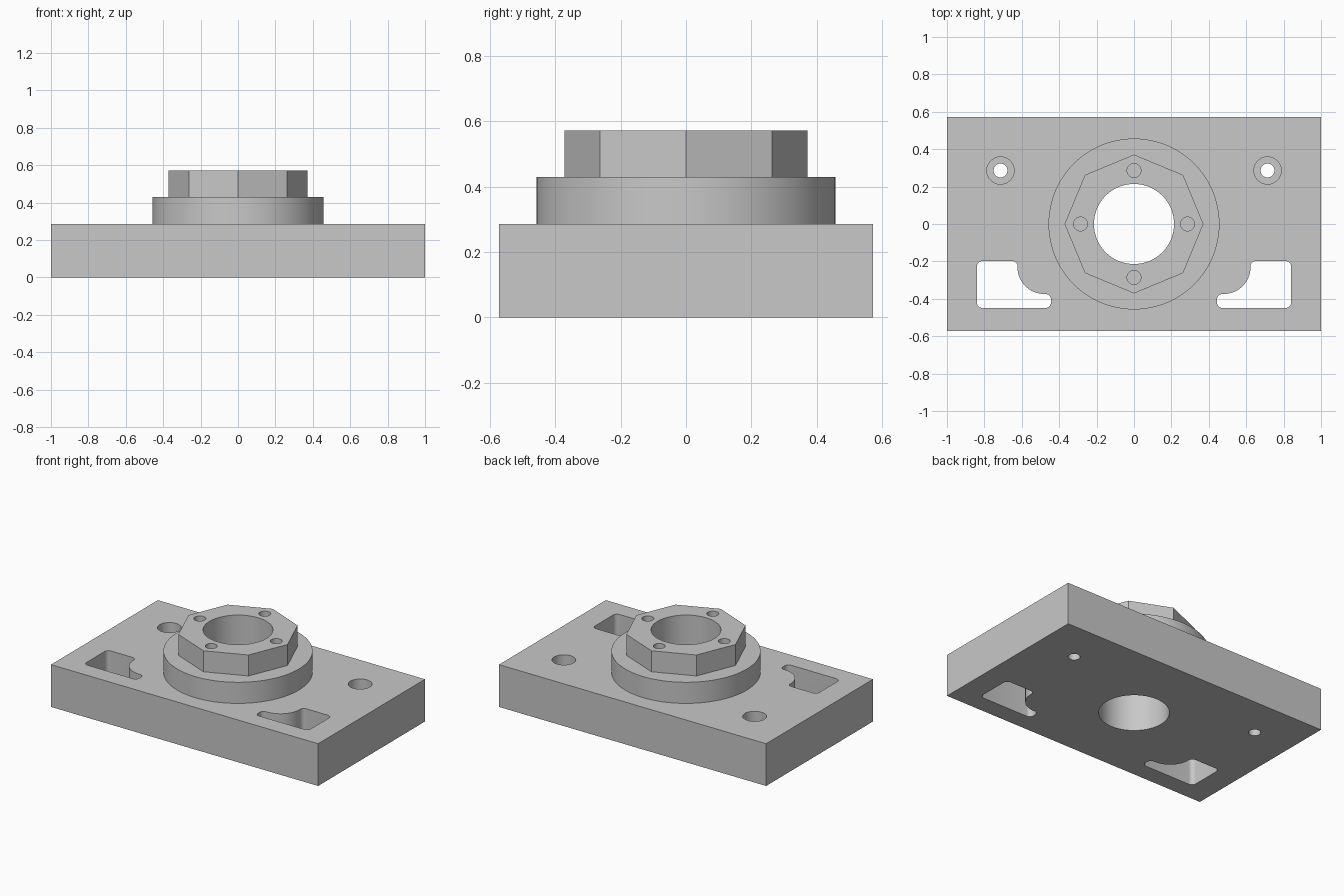
import bpy, bmesh, math

if "Cube" in bpy.data.objects:
    bpy.data.objects.remove(bpy.data.objects["Cube"], do_unlink=True)

grey = bpy.data.materials.new("light grey metal")
grey.use_nodes = True
grey.diffuse_color = (0.58, 0.58, 0.58, 1)
grey.node_tree.nodes["Principled BSDF"].inputs["Base Color"].default_value = (0.58, 0.58, 0.58, 1)

PLATE_TOP, COLLAR_TOP, HUB_TOP = 0.286, 0.429, 0.571


def prism(name, points, z0, z1):
    """Extrude a flat outline from z0 to z1."""
    bm = bmesh.new()
    face = bm.faces.new([bm.verts.new((x, y, z0)) for x, y in points])
    top = bmesh.ops.extrude_face_region(bm, geom=[face])["geom"]
    for v in top:
        if isinstance(v, bmesh.types.BMVert):
            v.co.z = z1
    bmesh.ops.recalc_face_normals(bm, faces=bm.faces)
    mesh = bpy.data.meshes.new(name)
    bm.to_mesh(mesh)
    bm.free()
    mesh.materials.append(grey)
    ob = bpy.data.objects.new(name, mesh)
    bpy.context.collection.objects.link(ob)
    return ob


def ring(x, y, r, n=64):
    return [(x + r * math.cos(2 * math.pi * i / n), y + r * math.sin(2 * math.pi * i / n))
            for i in range(n)]


def arc(x, y, r, a0, a1, n=6):
    return [(x + r * math.cos(math.radians(a0 + (a1 - a0) * i / n)),
             y + r * math.sin(math.radians(a0 + (a1 - a0) * i / n))) for i in range(n + 1)]


def combine(target, tool, operation):
    """Apply a boolean and remove the tool."""
    mod = target.modifiers.new(operation.lower(), "BOOLEAN")
    mod.operation, mod.solver, mod.object = operation, "EXACT", tool
    bpy.context.view_layer.update()
    with bpy.context.temp_override(object=target, active_object=target):
        bpy.ops.object.modifier_apply(modifier=mod.name)
    bpy.data.objects.remove(tool, do_unlink=True)


# Plate with round collar and octagonal hub
body = prism("flanged_base", [(-1, -0.571), (1, -0.571), (1, 0.571), (-1, 0.571)], 0, PLATE_TOP)
combine(body, prism("collar", ring(0, 0, 0.457, 96), 0.1, COLLAR_TOP), "UNION")
combine(body, prism("hub", ring(0, 0, 0.371, 8), 0.2, HUB_TOP), "UNION")

# Central bore
combine(body, prism("bore", ring(0, 0, 0.214, 96), -0.1, 0.7), "DIFFERENCE")

# Four blind bolt holes in the hub
for x, y in ((0.286, 0), (0, 0.286), (-0.286, 0), (0, -0.286)):
    combine(body, prism("bolt_hole", ring(x, y, 0.037, 32), HUB_TOP - 0.14, 0.7), "DIFFERENCE")

# Outline of the notched pocket: rounded corners and a large concave sweep
f = 0.029
pocket = (arc(0.84 - f, -0.198 - f, f, 0, 90)
          + arc(0.622 + f, -0.198 - f, f, 90, 180)
          + arc(0.48, -0.231, 0.143, 0, -90, 16)
          + arc(0.444 + f, -0.374 - f, f, 90, 180)
          + arc(0.444 + f, -0.449 + f, f, 180, 270)
          + arc(0.84 - f, -0.449 + f, f, 270, 360))

# Counterbored holes and through pockets on both sides
for s in (1, -1):
    combine(body, prism("through_hole", ring(s * 0.714, 0.286, 0.037, 32), -0.1, 0.4), "DIFFERENCE")
    combine(body, prism("counterbore", ring(s * 0.714, 0.286, 0.073, 48), 0.143, 0.4), "DIFFERENCE")
    combine(body, prism("pocket", [(s * x, y) for x, y in pocket], -0.1, 0.4), "DIFFERENCE")

# Smooth the round walls, keep edges crisp
bpy.ops.object.select_all(action="DESELECT")
body.select_set(True)
bpy.context.view_layer.objects.active = body
bpy.ops.object.shade_smooth_by_angle(angle=math.radians(30))
